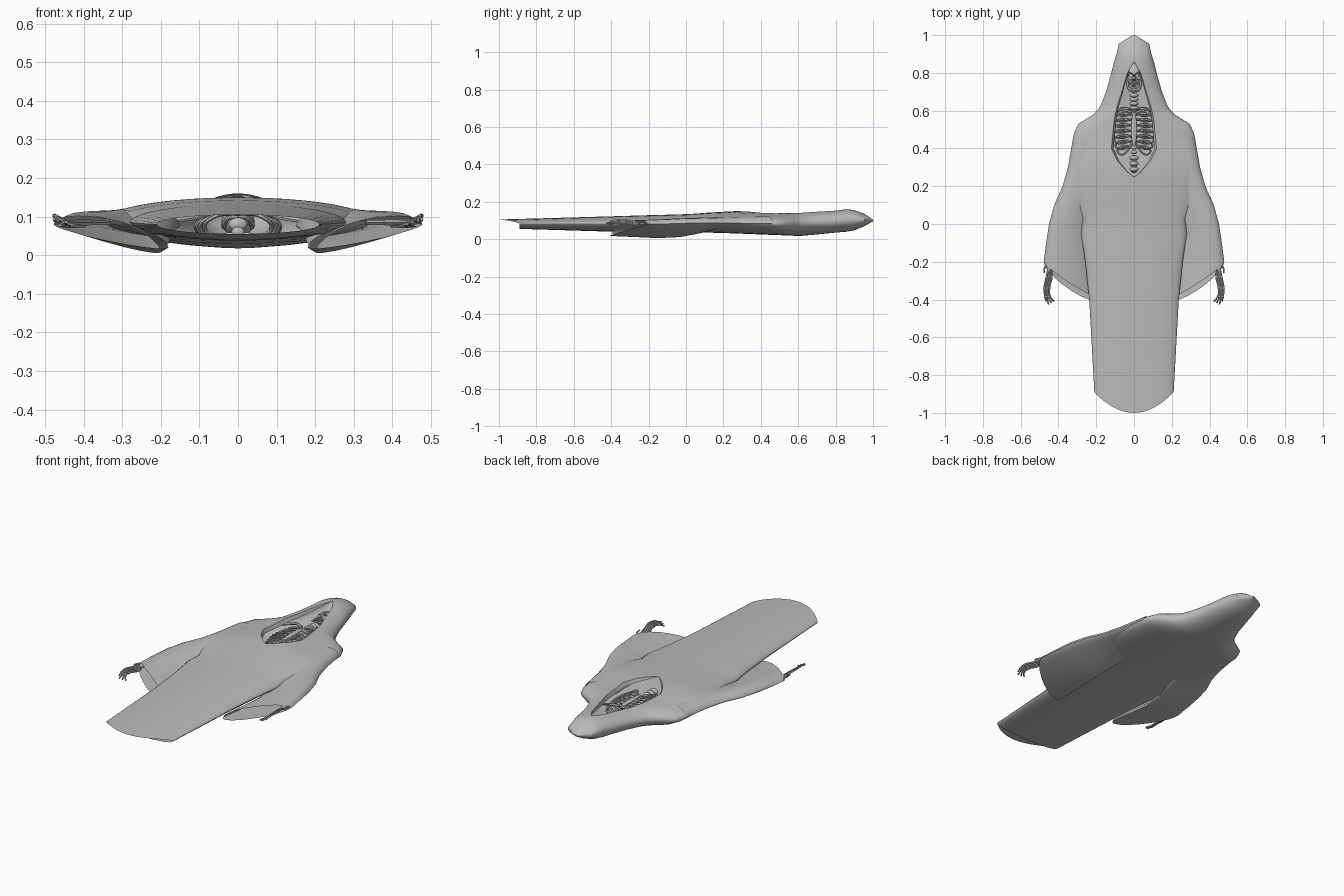
import bpy, bmesh, math
from mathutils import Vector

if "Cube" in bpy.data.objects:
    bpy.data.objects.remove(bpy.data.objects["Cube"])

grey = bpy.data.materials.new("plain grey")
grey.use_nodes = True
grey.diffuse_color = (0.5, 0.5, 0.5, 1)
grey.node_tree.nodes["Principled BSDF"].inputs["Base Color"].default_value = (0.5, 0.5, 0.5, 1)


def smooth(ob, angle):
    bpy.ops.object.select_all(action='DESELECT')
    ob.select_set(True)
    bpy.context.view_layer.objects.active = ob
    bpy.ops.object.shade_smooth_by_angle(angle=math.radians(angle))


def finish(bm, name, angle=45):
    bmesh.ops.remove_doubles(bm, verts=bm.verts, dist=0.0005)
    bmesh.ops.recalc_face_normals(bm, faces=bm.faces)
    me = bpy.data.meshes.new(name)
    bm.to_mesh(me)
    bm.free()
    me.materials.append(grey)
    ob = bpy.data.objects.new(name, me)
    bpy.context.collection.objects.link(ob)
    smooth(ob, angle)
    return ob


def loft(bm, rows, closed=False):
    """Skin a list of equally long point rows with quads."""
    grid = [[bm.verts.new(p) for p in row] for row in rows]
    n = len(grid[0])
    for a, b in zip(grid, grid[1:]):
        for i in range(n if closed else n - 1):
            j = (i + 1) % n
            bm.faces.new((a[i], a[j], b[j], b[i]))


def bones(name, paths, radius, mirrored=True):
    """Round rods along smooth paths, mirrored to both sides."""
    cu = bpy.data.curves.new(name, 'CURVE')
    cu.dimensions = '3D'
    cu.bevel_depth = radius
    cu.bevel_resolution = 1
    cu.resolution_u = 5
    cu.use_fill_caps = True
    cu.materials.append(grey)
    for path in paths:
        for side in ((1, -1) if mirrored else (1,)):
            sp = cu.splines.new('BEZIER')
            sp.bezier_points.add(len(path) - 1)
            for i, (bp, p) in enumerate(zip(sp.bezier_points, path)):
                bp.co = (p[0] * side, p[1], p[2])
                bp.handle_left_type = bp.handle_right_type = 'AUTO'
                bp.radius = 1 - 0.35 * i / len(path)
    ob = bpy.data.objects.new(name, cu)
    bpy.context.collection.objects.link(ob)
    bpy.ops.object.select_all(action='DESELECT')
    ob.select_set(True)
    bpy.context.view_layer.objects.active = ob
    bpy.ops.object.convert(target='MESH')
    smooth(bpy.context.object, 50)


def blob(bm, centre, size, seg=16):
    made = bmesh.ops.create_uvsphere(bm, u_segments=seg, v_segments=seg // 2 + 2, radius=1)["verts"]
    for v in made:
        v.co = Vector(centre) + Vector([a * b for a, b in zip(v.co, size)])
    return made


# Robe and hood: y, half width, underside z, top z, half width of the chest opening
ROBE = [
    (1.0, .006, .095, .105, 0), (.955, .08, .07, .135, 0), (.9, .092, .047, .155, 0),
    (.86, .105, .04, .16, 0), (.8, .12, .035, .155, .035), (.7, .148, .025, .153, .065),
    (.62, .18, .018, .15, .09), (.58, .215, .018, .148, .1), (.53, .295, .02, .144, .107),
    (.48, .318, .022, .142, .112), (.4, .328, .025, .145, .12), (.33, .338, .028, .15, .085),
    (.27, .343, .03, .15, .03), (.25, .344, .031, .149, 0), (.12, .32, .035, .142, 0),
    (.03, .272, .037, .135, 0), (-.05, .28, .038, .132, 0), (-.2, .258, .038, .128, 0),
    (-.4, .237, .04, .122, 0), (-.89, .21, .055, .105, 0),
]
N = 10
bm = bmesh.new()
for side in (1, -1):
    rows = []
    for y, w, low, high, gap in ROBE:
        mid, half = (low + high) / 2, (high - low) / 2
        hem = 0.11 if y == ROBE[-1][0] else 0
        end = math.acos(gap / w)
        row = []
        for i in range(-N, N + 1):
            a = i / N * (end if i > 0 else math.pi / 2)
            x = w * math.cos(a)
            drop = hem * (1 - (x / w) ** 2) if i > 0 else 0
            row.append((side * x, y - drop, mid + half * math.sin(a)))
        # turned-in lip of the opening
        x, yy, z = row[-1]
        row.append((x * 0.9, yy, z - min(0.02, gap * 0.3)))
        rows.append(row)
    loft(bm, rows)
finish(bm, "robe", 40)

# Sleeves: outer edge point, inner edge point, upward bulge
SLEEVE = [
    ((.322, .46, .083), (.15, .42, .075), .045), ((.35, .3, .085), (.16, .28, .07), .045),
    ((.378, .2, .086), (.17, .15, .055), .045), ((.423, .1, .086), (.18, .05, .03), .05),
    ((.45, 0, .085), (.2, -.03, .014), .053), ((.465, -.1, .082), (.2, -.15, .008), .05),
    ((.478, -.2, .08), (.18, -.39, .02), .042),
]
for side, name in ((1, "left_sleeve"), (-1, "right_sleeve")):
    bm = bmesh.new()
    rows = []
    for k, (out, inn, bulge) in enumerate(SLEEVE):
        out, inn = Vector(out), Vector(inn)
        row = []
        for i in range(20):
            a = math.tau * i / 20
            p = (out + inn) / 2 + (out - inn) / 2 * math.cos(a)
            s = math.sin(a)
            p.z += s * (bulge if s > 0 else 0.014)
            # the cuff sags outward, more on its lower layer
            if k == len(SLEEVE) - 1:
                p.y -= (0.025 if s > 0 else 0.06) * abs(s)
            row.append((p.x * side, p.y, p.z))
        rows.append(row)
    loft(bm, rows, True)
    finish(bm, name, 50)

# Skull with sunken eyes and nose
bm = bmesh.new()
skull = blob(bm, (0, .79, .085), (.043, .062, .035), 28)
for v in skull:
    if v.co.y < .77:
        v.co.x *= 1 - (.77 - v.co.y) * 5
    for x, y, r in ((.018, .785, .014), (-.018, .785, .014), (0, .757, .008)):
        d = math.hypot(v.co.x - x, v.co.y - y)
        if d < r and v.co.z > .09:
            v.co.z -= .02
finish(bm, "skull", 35)

# Jaw and teeth
bones("jaw", [[(.036, .765, .075), (.034, .735, .085), (.022, .708, .098), (0, .7, .102)]], .008)
bm = bmesh.new()
for row_y in (.738, .722):
    for i in range(-3, 4):
        tooth = bmesh.ops.create_cube(bm, size=1)["verts"]
        for v in tooth:
            v.co = Vector((i * .007 + v.co.x * .005, row_y + v.co.y * .012,
                           .104 - abs(i) * .002 + v.co.z * .012))
finish(bm, "teeth", 30)

# Spine, neck and lower vertebrae
bm = bmesh.new()
for i in range(18):
    y = .28 + i * .025
    blob(bm, (0, y, .06), (.018, .011, .014), 10)
for i in range(4):
    blob(bm, (0, .615 + i * .022, .08), (.025, .012, .018), 10)
for i in range(3):
    blob(bm, (0, .29 + i * .03, .08), (.026, .014, .018), 10)
finish(bm, "spine", 50)

# Breastbone
bm = bmesh.new()
blob(bm, (0, .5, .108), (.016, .09, .007))
finish(bm, "breastbone", 50)

# Rib cage and collar bones
ribs = []
for i in range(8):
    y = .585 - i * .029
    w = .075 + .035 * math.sin(math.pi * (i + 1) / 9)
    ribs.append([(.01, y + .025, .055), (w * .75, y + .025, .052), (w, y + .005, .075),
                 (w * .7, y - .015, .1), (.012, max(y, .42), .108)])
bones("ribs", ribs, .0065)
bones("collar_bones", [[(.008, .59, .11), (.05, .603, .113), (.1, .6, .1), (.2, .56, .085)]], .008)

# Arm bones and clawed hands
bones("arm_bones", [[(.22, .54, .085), (.3, .3, .085), (.385, .06, .085)],
                    [(.385, .06, .085), (.425, -.1, .085), (.447, -.22, .085)],
                    [(.4, .05, .08), (.437, -.1, .078), (.458, -.21, .08)]], .009)
fingers = [[(.45, -.21, .088), (.472, -.23, .09), (.476, -.26, .094)]]
for i in range(4):
    x, z = .436 + i * .009, .079 + .005 * i
    fingers.append([(.449, -.215, .085), (x, -.28, z), (x + .012, -.34, z + .008),
                    (x + .008, -.385, z + .006), (x - .012 + i * .005, -.41 - .008 * (i % 3), z - .003)])
bones("hand_bones", fingers, .0055)
bm = bmesh.new()
for side in (1, -1):
    blob(bm, (.449 * side, -.23, .085), (.014, .025, .01), 10)
    for f in fingers[1:]:
        for x, y, z in f[1:4]:
            blob(bm, (x * side, y, z), (.006, .008, .006), 8)
finish(bm, "knuckles", 50)
